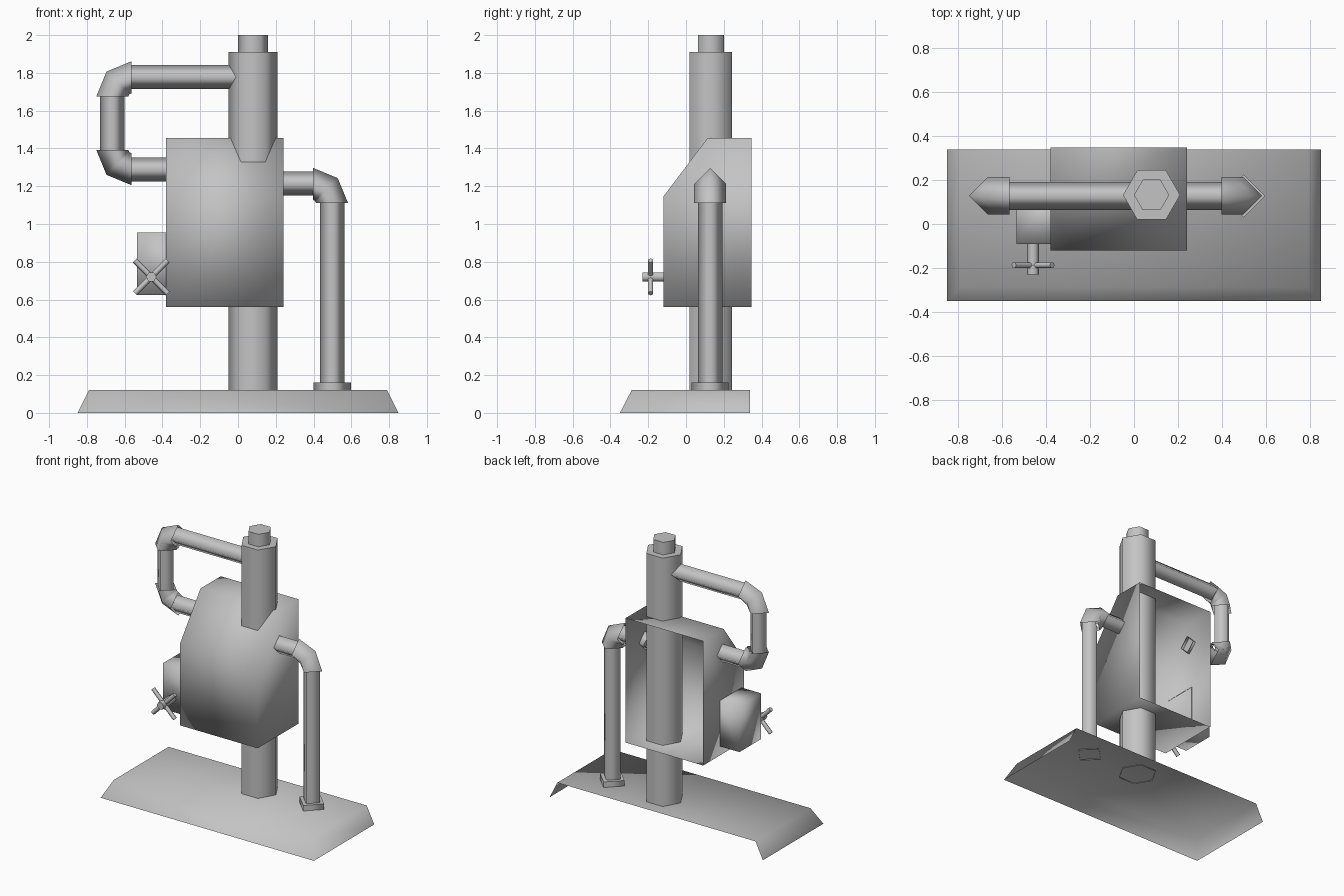
import bpy, bmesh, math
from mathutils import Vector

if "Cube" in bpy.data.objects:
    bpy.data.objects.remove(bpy.data.objects["Cube"])

grey = bpy.data.materials.new("grey metal")
grey.diffuse_color = (0.55, 0.55, 0.55, 1)
grey.use_nodes = True
grey.node_tree.nodes["Principled BSDF"].inputs["Base Color"].default_value = grey.diffuse_color


def add_mesh(name, verts, faces):
    me = bpy.data.meshes.new(name)
    me.from_pydata(verts, [], faces)
    me.materials.append(grey)
    me.polygons.foreach_set("use_smooth", [True] * len(me.polygons))
    ob = bpy.data.objects.new(name, me)
    bpy.context.collection.objects.link(ob)
    return ob


def sweep(name, stations, r, n=4, cap_start=False, cap_end=False):
    """Tube through (centre, direction) stations; caps stay crisp."""
    verts, faces, rings = [], [], []
    for c, d in stations:
        c, d = Vector(c), Vector(d).normalized()
        v = Vector((0, 0, 1)) if abs(d.y) > 0.9 else Vector((0, 1, 0))
        u = v.cross(d)
        rings.append([c + r * (math.cos(t) * u + math.sin(t) * v)
                      for t in (2 * math.pi * i / n for i in range(n))])
    for ring in rings:
        verts += ring
    for k in range(len(rings) - 1):
        a, b = k * n, (k + 1) * n
        for i in range(n):
            j = (i + 1) % n
            faces.append((a + i, a + j, b + j, b + i))
    if cap_start:
        faces.append(tuple(range(len(verts), len(verts) + n)))
        verts += rings[0][::-1]
    if cap_end:
        faces.append(tuple(range(len(verts), len(verts) + n)))
        verts += rings[-1]
    return add_mesh(name, verts, faces)


def pipe(name, a, b, r, **kw):
    d = Vector(b) - Vector(a)
    return sweep(name, [(a, d), (b, d)], r, **kw)


def elbow(name, cx, cz, start):
    """Quarter bend in two segments, in the x-z plane."""
    st = []
    for k in range(3):
        t = math.radians(start + 45 * k)
        st.append(((cx + 0.1 * math.cos(t), Y, cz + 0.1 * math.sin(t)),
                   (-math.sin(t), 0, math.cos(t))))
    sweep(name, st, 0.085)


def open_box(name, lo, hi, drop):
    """Box without the faces whose normals point along the drop directions."""
    bm = bmesh.new()
    bmesh.ops.create_cube(bm, size=1)
    bm.normal_update()
    gone = [f for f in bm.faces if any(f.normal.dot(Vector(d)) > 0.9 for d in drop)]
    bmesh.ops.delete(bm, geom=gone, context='FACES')
    for v in bm.verts:
        v.co = Vector([lo[i] + (hi[i] - lo[i]) * (v.co[i] + 0.5) for i in range(3)])
    ob = add_mesh(name, [], [])
    bm.to_mesh(ob.data)
    bm.free()
    ob.data.polygons.foreach_set("use_smooth", [True] * len(ob.data.polygons))
    return ob


Y = 0.128   # depth of the pipework

# Base plate: sloped front and sides, open back and underside
base = open_box("base", (-0.85, -0.35, 0), (0.85, 0.338, 0.12), [(0, 1, 0), (0, 0, -1)])
for v in base.data.vertices:
    if v.co.z > 0.1:
        v.co.x *= 0.79 / 0.85
        if v.co.y < 0:
            v.co.y = -0.288

# Hexagonal column and its stub
pipe("column", (0.08, 0.132, 0.115), (0.08, 0.132, 1.91), 0.13, n=6, cap_end=True)
pipe("column_stub", (0.08, 0.132, 1.90), (0.08, 0.132, 2.0), 0.08, n=6, cap_end=True)

# Housing: side profile stretched across x, open at the back
profile = [(0.347, 0.56), (-0.12, 0.56), (-0.12, 1.145), (0.115, 1.456), (0.347, 1.456)]
n = len(profile)
verts = [(x, y, z) for x in (-0.38, 0.24) for y, z in profile]
faces = [(i, n + i, n + i + 1, i + 1) for i in range(n - 1)]
faces += [tuple(range(n)), tuple(range(2 * n - 1, n - 1, -1))]
add_mesh("housing", verts, faces)

# Left pipe loop from the column round to the housing
pipe("upper_left_pipe", (-0.575, Y, 1.778), (0.03, Y, 1.778), 0.064)
elbow("upper_left_elbow", -0.565, 1.676, 90)
pipe("left_upright_pipe", (-0.666, Y, 1.38), (-0.666, Y, 1.69), 0.064)
elbow("lower_left_elbow", -0.565, 1.391, 180)
pipe("lower_left_pipe", (-0.575, Y, 1.289), (-0.36, Y, 1.289), 0.064)

# Right pipe from the housing down to the base
pipe("right_pipe", (0.2, Y, 1.214), (0.41, Y, 1.214), 0.064)
elbow("right_elbow", 0.397, 1.112, 0)
pipe("right_upright_pipe", (0.499, Y, 0.12), (0.499, Y, 1.125), 0.065)
pipe("pipe_flange", (0.499, Y, 0.115), (0.499, Y, 0.16), 0.098, cap_end=True)

# Valve box, stem and crossed handle
open_box("valve_box", (-0.535, -0.09, 0.625), (-0.378, 0.155, 0.955), [(1, 0, 0)])
vx, vz, s = -0.459, 0.72, 0.087
pipe("valve_stem", (vx, -0.08, vz), (vx, -0.23, vz), 0.028, n=6, cap_end=True)
for side, name in ((1, "handle_bar_a"), (-1, "handle_bar_b")):
    pipe(name, (vx - s, -0.187, vz - s * side), (vx + s, -0.187, vz + s * side),
         0.015, n=6, cap_start=True, cap_end=True)
